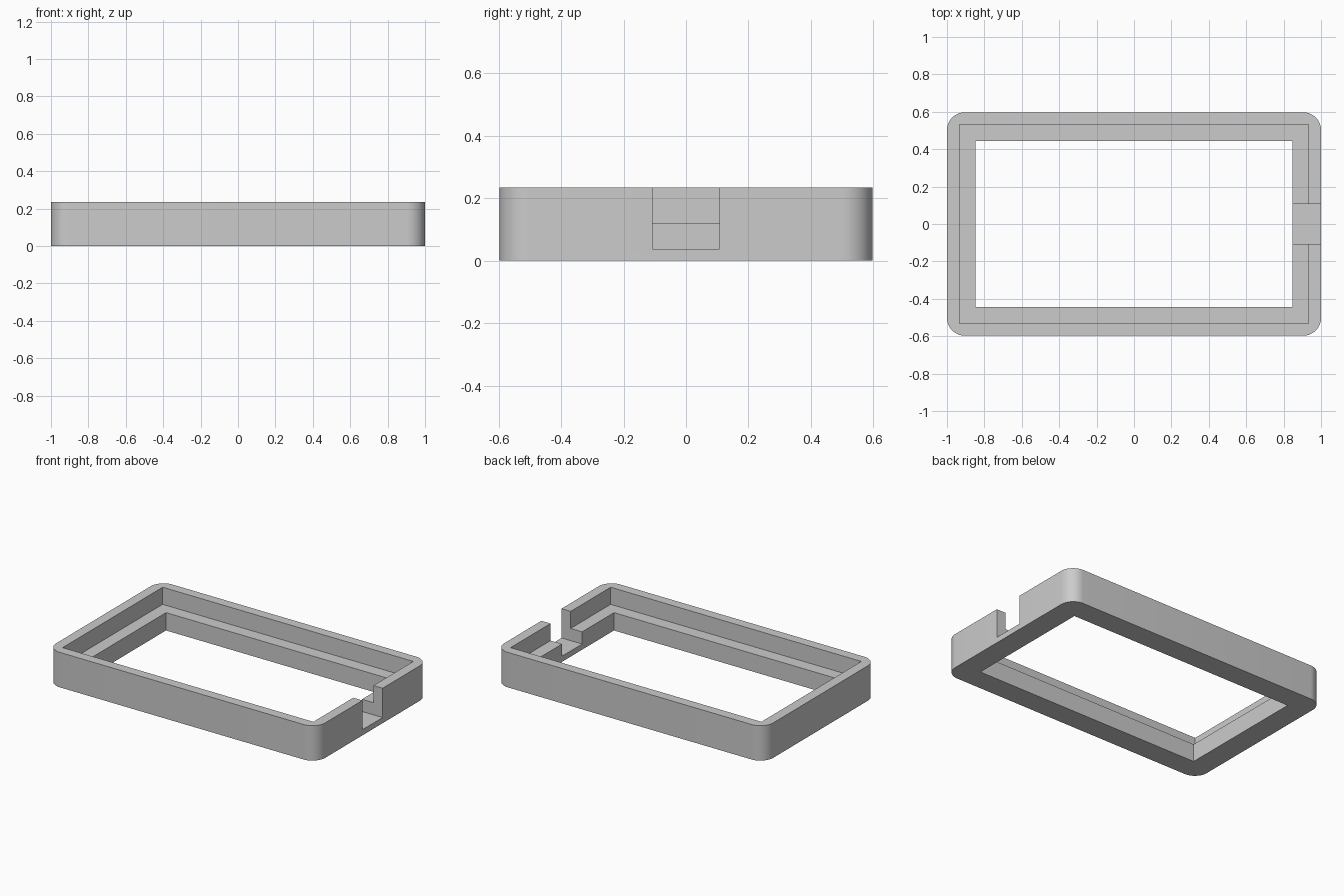
import bpy, bmesh, math

cube = bpy.data.objects.get("Cube")
if cube:
    bpy.data.objects.remove(cube, do_unlink=True)

HEIGHT = 0.235
LEDGE = 0.12
NOTCH_FLOOR = 0.038

grey = bpy.data.materials.new("light grey")
grey.use_nodes = True
grey.diffuse_color = (0.6, 0.6, 0.6, 1)
grey.node_tree.nodes["Principled BSDF"].inputs["Base Color"].default_value = (0.6, 0.6, 0.6, 1)


def box(name, x, y, z, corner_radius=0):
    """Box from (min, max) ranges, with optional rounded upright corners."""
    bm = bmesh.new()
    bmesh.ops.create_cube(bm, size=1)
    for v in bm.verts:
        for axis, (low, high) in enumerate((x, y, z)):
            v.co[axis] = high if v.co[axis] > 0 else low
    if corner_radius:
        upright = [e for e in bm.edges
                   if abs(e.verts[0].co.z - e.verts[1].co.z) > 0.01]
        bmesh.ops.bevel(bm, geom=upright, offset=corner_radius,
                        offset_type='OFFSET', segments=12, profile=0.5,
                        affect='EDGES')
    mesh = bpy.data.meshes.new(name)
    bm.to_mesh(mesh)
    bm.free()
    mesh.materials.append(grey)
    obj = bpy.data.objects.new(name, mesh)
    bpy.context.collection.objects.link(obj)
    return obj


# Outer block with rounded corners
frame = box("rim_frame", (-1, 1), (-0.597, 0.597), (0, HEIGHT), 0.095)

# Through opening, wider recess above the ledge, and the notch in the +x wall
cutters = [
    box("opening_cutter", (-0.847, 0.847), (-0.445, 0.445), (-0.1, 0.5)),
    box("recess_cutter", (-0.932, 0.932), (-0.531, 0.531), (LEDGE, 0.6)),
    box("notch_cutter", (0.7, 1.1), (-0.107, 0.107), (NOTCH_FLOOR, 0.7)),
]

bpy.ops.object.select_all(action='DESELECT')
bpy.context.view_layer.objects.active = frame
frame.select_set(True)
for cutter in cutters:
    cutter.hide_render = True
    cut = frame.modifiers.new(cutter.name, 'BOOLEAN')
    cut.operation = 'DIFFERENCE'
    cut.solver = 'EXACT'
    cut.object = cutter
    bpy.ops.object.modifier_apply(modifier=cut.name)
    bpy.data.objects.remove(cutter, do_unlink=True)

# Smooth rounded corners, crisp edges elsewhere
bpy.ops.object.shade_smooth_by_angle(angle=math.radians(30))
